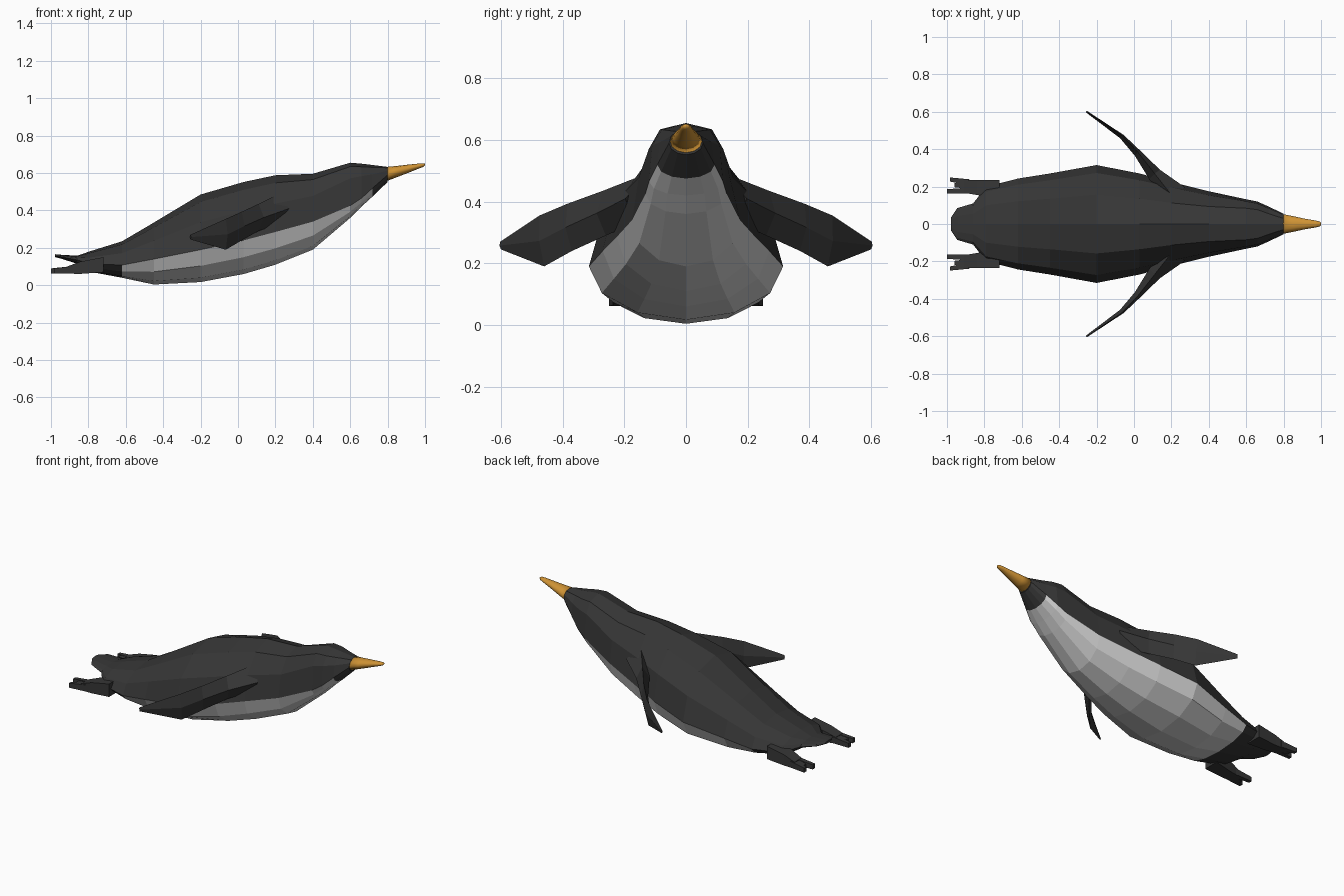
import bpy, bmesh, math
from mathutils import Vector

if "Cube" in bpy.data.objects:
    bpy.data.objects.remove(bpy.data.objects["Cube"])


def material(name, rgb):
    m = bpy.data.materials.new(name)
    m.diffuse_color = (*rgb, 1)
    m.use_nodes = True
    m.node_tree.nodes["Principled BSDF"].inputs["Base Color"].default_value = m.diffuse_color
    return m


BLACK = material("charcoal", (0.037, 0.037, 0.037))
WHITE = material("belly white", (0.62, 0.62, 0.62))
ORANGE = material("beak orange", (0.62, 0.29, 0.035))


def loft(name, rings, mats, rule=None):
    """Skin a list of equal rings, cap both ends and colour faces by a rule (ring, side)."""
    bm = bmesh.new()
    rows = [[bm.verts.new(p) for p in ring] for ring in rings]
    n = len(rows[0])
    for i in range(len(rows) - 1):
        for j in range(n):
            k = (j + 1) % n
            f = bm.faces.new((rows[i][j], rows[i][k], rows[i + 1][k], rows[i + 1][j]))
            if rule:
                f.material_index = rule(i, j)
    bm.faces.new(rows[0])
    bm.faces.new(rows[-1])
    bmesh.ops.recalc_face_normals(bm, faces=bm.faces)
    me = bpy.data.meshes.new(name)
    bm.to_mesh(me)
    bm.free()
    for m in mats:
        me.materials.append(m)
    ob = bpy.data.objects.new(name, me)
    bpy.context.collection.objects.link(ob)
    return ob


def mirrored(ob):
    mod = ob.modifiers.new("mirror", 'MIRROR')
    mod.use_axis = (False, True, False)
    mod.use_clip = False
    mod.use_mirror_merge = False


# Body with tail and head: x, bottom, top, half width, widest height, squareness of back
STATIONS = [
    (-0.978, 0.150, 0.166, 0.035, 0.158, 1.0),
    (-0.945, 0.142, 0.163, 0.085, 0.152, 1.0),
    (-0.860, 0.115, 0.158, 0.110, 0.135, 1.0),
    (-0.790, 0.072, 0.182, 0.200, 0.115, 1.0),
    (-0.620, 0.040, 0.235, 0.243, 0.108, 1.0),
    (-0.450, 0.004, 0.335, 0.270, 0.140, 1.0),
    (-0.200, 0.017, 0.485, 0.315, 0.190, 1.0),
    (0.030, 0.060, 0.552, 0.270, 0.240, 1.0),
    (0.200, 0.110, 0.588, 0.225, 0.285, 1.0),
    (0.400, 0.190, 0.596, 0.175, 0.340, 0.9),
    (0.600, 0.360, 0.655, 0.132, 0.425, 0.65),
    (0.660, 0.420, 0.650, 0.120, 0.465, 0.65),
    (0.720, 0.475, 0.643, 0.093, 0.520, 0.75),
    (0.800, 0.552, 0.633, 0.055, 0.590, 0.9),
]
SIDES = 12


def body_ring(x, zb, zt, w, zw, p):
    pts = []
    for j in range(SIDES):
        a = 2 * math.pi * j / SIDES
        c, s = math.cos(a), math.sin(a)
        if s >= 0:
            y = math.copysign(abs(c) ** p, c) * w if abs(c) > 1e-6 else 0
            z = zw + (zt - zw) * s ** p
        else:
            y, z = c * w, zw + (zw - zb) * s
        pts.append((x, y, z))
    return pts


def belly(i, j):
    return int(j >= SIDES // 2 and 4 <= i <= 11)


loft("body", [body_ring(*s) for s in STATIONS], [BLACK, WHITE], belly)

# Beak: x, middle height, half height, half width
BEAK = [(0.795, 0.595, 0.038, 0.053), (0.85, 0.608, 0.030, 0.042),
        (0.91, 0.623, 0.022, 0.029), (0.97, 0.638, 0.013, 0.019),
        (0.993, 0.643, 0.009, 0.013), (1.0, 0.645, 0.004, 0.006)]
beak = loft("beak", [[(x, w * math.cos(t * math.pi / 6), z + h * math.sin(t * math.pi / 6))
                      for t in range(12)] for x, z, h, w in BEAK], [ORANGE])
for poly in beak.data.polygons:
    poly.use_smooth = True

# Flippers: x, upper edge (y, z), lower edge (y, z), half thickness
FLIPPER = [(0.22, 0.13, 0.490, 0.17, 0.33, 0.070),
           (0.11, 0.27, 0.435, 0.26, 0.29, 0.038),
           (0.02, 0.385, 0.393, 0.37, 0.24, 0.020),
           (-0.065, 0.475, 0.355, 0.46, 0.19, 0.013),
           (-0.255, 0.603, 0.270, 0.60, 0.245, 0.005)]
rings = []
for x, yu, zu, yl, zl, t in FLIPPER:
    up, low = Vector((x, yu, zu)), Vector((x, yl, zl))
    mid, out = (up + low) / 2, Vector((0.75, 0.66, 0)) * t
    rings.append([up, mid + out, low, mid - out])
mirrored(loft("flippers", rings, [BLACK]))


# Feet: a tapered leg base with splayed toes
def box_ring(x, y, z, w, h):
    return [(x, y - w, z - h), (x, y + w, z - h), (x, y + w, z + h), (x, y - w, z + h)]


mirrored(loft("foot_bases", [box_ring(-0.72, 0.185, 0.11, 0.05, 0.04),
                             box_ring(-0.84, 0.195, 0.094, 0.040, 0.033),
                             box_ring(-0.91, 0.202, 0.082, 0.035, 0.020)], [BLACK]))
for name, tip_x, tip_y in (("inner_toes", -1.0, 0.175), ("middle_toes", -0.96, 0.208),
                           ("outer_toes", -0.985, 0.238)):
    start = 0.202 + (tip_y - 0.208) * 0.7
    mirrored(loft(name, [box_ring(-0.88, start, 0.083, 0.016, 0.020),
                         box_ring(tip_x, tip_y, 0.076, 0.011, 0.014)], [BLACK]))
